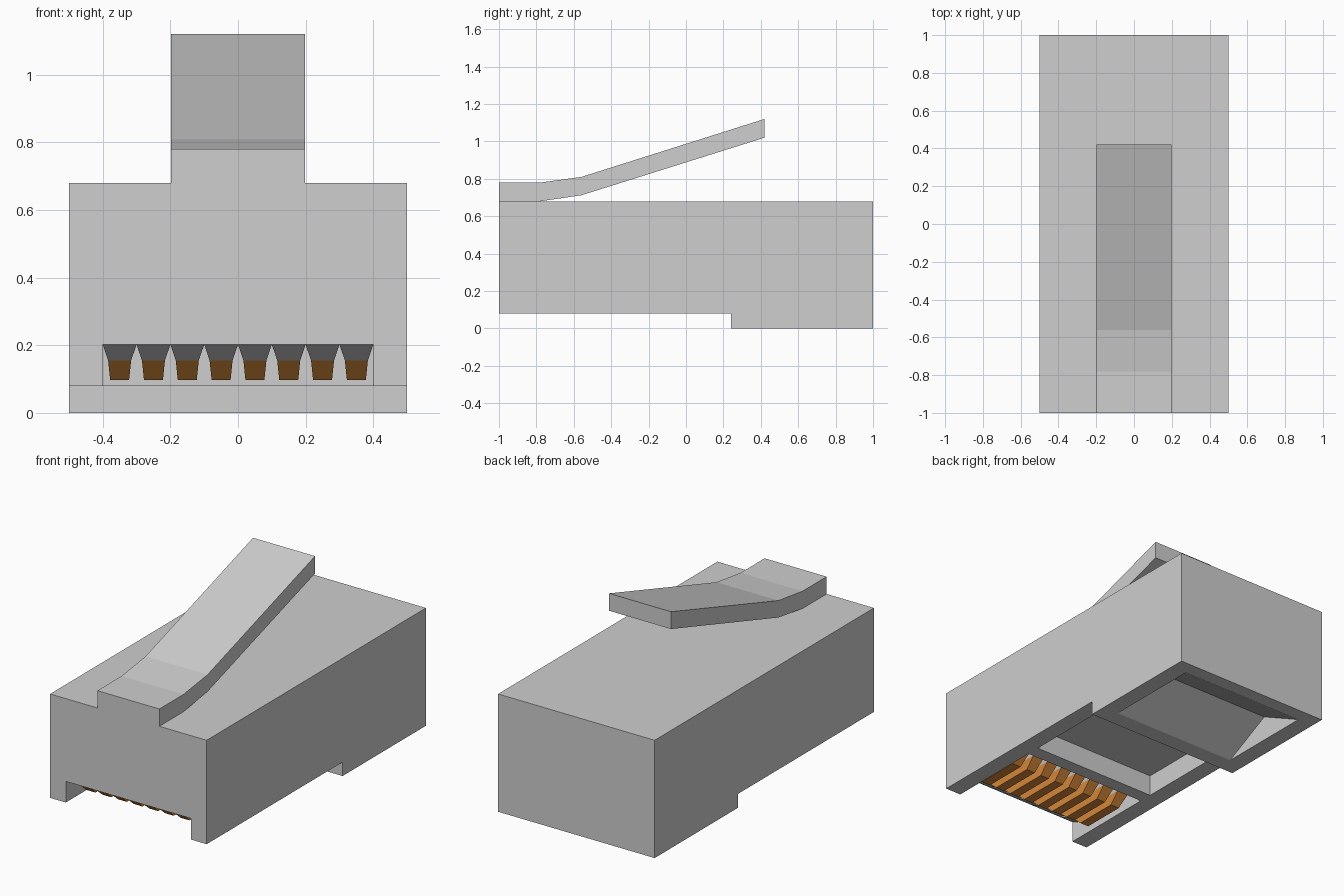
import bpy, bmesh

if "Cube" in bpy.data.objects:
    bpy.data.objects.remove(bpy.data.objects["Cube"])


def material(name, rgb):
    m = bpy.data.materials.new(name)
    m.diffuse_color = (*rgb, 1)
    m.use_nodes = True
    m.node_tree.nodes["Principled BSDF"].inputs["Base Color"].default_value = m.diffuse_color
    return m


GREY = material("light grey plastic", (0.62, 0.62, 0.62))
COPPER = material("copper", (0.67, 0.25, 0.042))


def make_object(name, bm, *mats):
    bmesh.ops.recalc_face_normals(bm, faces=bm.faces)
    mesh = bpy.data.meshes.new(name)
    bm.to_mesh(mesh)
    bm.free()
    for m in mats:
        mesh.materials.append(m)
    obj = bpy.data.objects.new(name, mesh)
    bpy.context.collection.objects.link(obj)
    return obj


def extrude_profile(name, points, half_width):
    """Extrude a (y, z) outline along x, centred on x = 0."""
    bm = bmesh.new()
    face = bm.faces.new([bm.verts.new((-half_width, y, z)) for y, z in points])
    grown = bmesh.ops.extrude_face_region(bm, geom=[face])["geom"]
    verts = [g for g in grown if isinstance(g, bmesh.types.BMVert)]
    bmesh.ops.translate(bm, vec=(2 * half_width, 0, 0), verts=verts)
    return make_object(name, bm, GREY)


def cut(target, cutter):
    mod = target.modifiers.new(cutter.name, 'BOOLEAN')
    mod.operation = 'DIFFERENCE'
    mod.solver = 'EXACT'
    mod.object = cutter
    cutter.hide_render = True
    bpy.context.view_layer.objects.active = target
    bpy.ops.object.modifier_apply(modifier=mod.name)
    bpy.data.objects.remove(cutter)


# Plug body with a deeper rear block
body = extrude_profile("plug_body", [
    (-1, 0.08), (0.24, 0.08), (0.24, 0), (1, 0), (1, 0.68), (-1, 0.68)], 0.5)

# Underside openings: contact bay, middle pocket, V-shaped cable grip
cut(body, extrude_profile("contact_bay_cutter", [
    (-1.1, -0.1), (-0.42, -0.1), (-0.42, 0.202), (-1.1, 0.202)], 0.4))
cut(body, extrude_profile("pocket_cutter", [
    (-0.34, -0.1), (0.24, -0.1), (0.24, 0.202), (-0.34, 0.202)], 0.4))
cut(body, extrude_profile("cable_grip_cutter", [
    (0.34, 0), (0.34, -0.1), (0.92, -0.1), (0.92, 0), (0.63, 0.145)], 0.4))

# Bent locking clip on top
extrude_profile("locking_clip", [
    (-1, 0.68), (-0.78, 0.68), (-0.56, 0.712), (0.42, 1.02),
    (0.42, 1.12), (-0.56, 0.81), (-0.78, 0.78), (-1, 0.78)], 0.198)

# Eight tapered contacts: grey root, copper tip
LEVELS = [(0.05, 0.29, 0.202), (0.034, 0.195, 0.155), (0.028, 0.13, 0.097)]
bm = bmesh.new()
for i in range(8):
    cx, cy = -0.35 + 0.1 * i, -0.71
    rings = [[bm.verts.new((cx + sx * hx, cy + sy * hy, z))
              for sx, sy in ((-1, -1), (1, -1), (1, 1), (-1, 1))]
             for hx, hy, z in LEVELS]
    for level in range(2):
        for k in range(4):
            n = (k + 1) % 4
            face = bm.faces.new([rings[level][k], rings[level][n],
                                 rings[level + 1][n], rings[level + 1][k]])
            face.material_index = level
    bm.faces.new(rings[0])
    bm.faces.new(rings[2]).material_index = 1
make_object("contacts", bm, GREY, COPPER)
